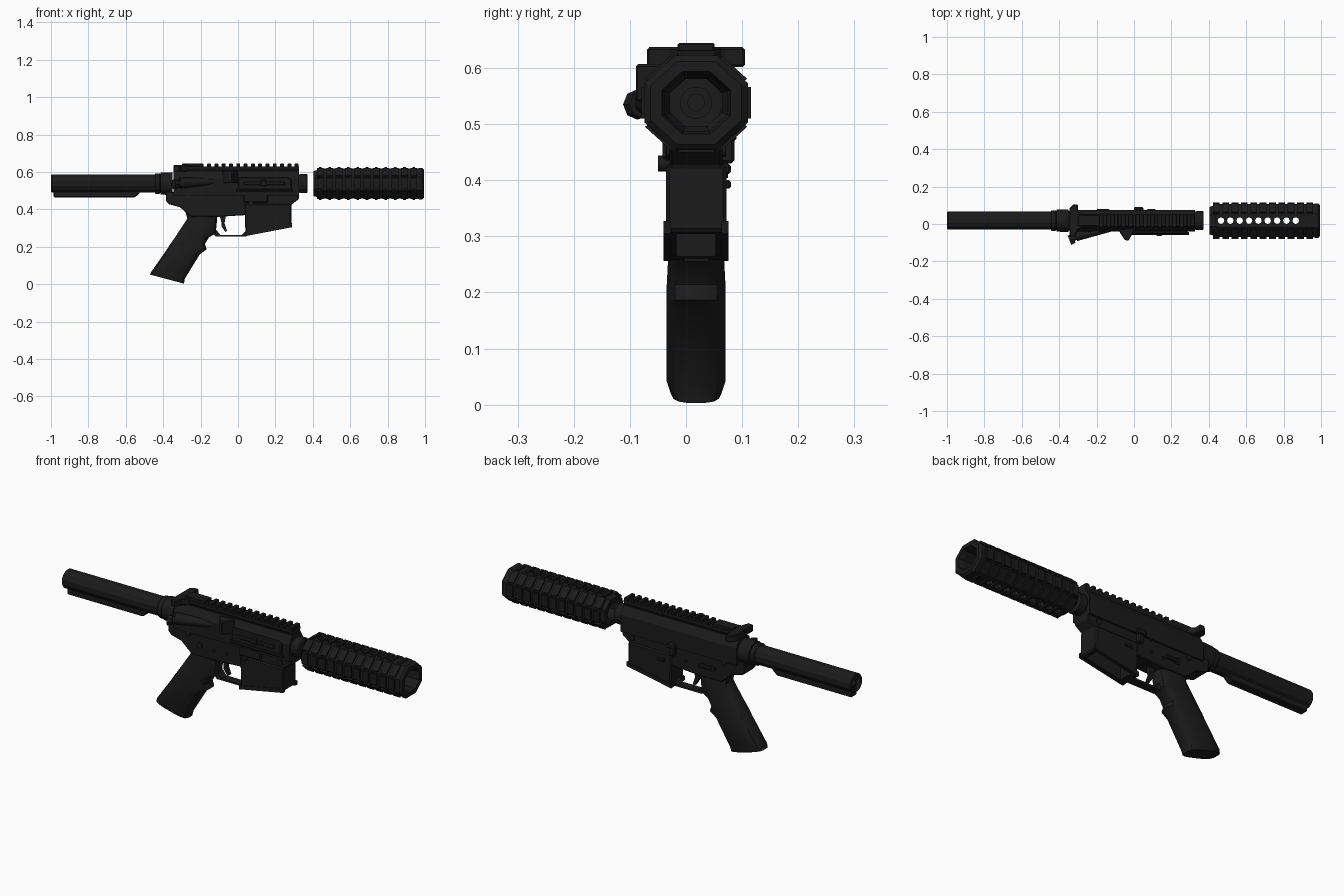
import bpy, bmesh, math
from mathutils import Vector, Matrix

if "Cube" in bpy.data.objects:
    bpy.data.objects.remove(bpy.data.objects["Cube"])

CY, CZ = 0.018, 0.538          # bore axis
black = bpy.data.materials.new("matte_black")
black.use_nodes = True
black.diffuse_color = (0.011, 0.011, 0.011, 1)
black.node_tree.nodes["Principled BSDF"].inputs["Base Color"].default_value = (0.011, 0.011, 0.011, 1)


def finish(name, bm, bevel=0, smooth=False):
    bmesh.ops.recalc_face_normals(bm, faces=bm.faces)
    me = bpy.data.meshes.new(name)
    bm.to_mesh(me)
    bm.free()
    me.materials.append(black)
    ob = bpy.data.objects.new(name, me)
    bpy.context.scene.collection.objects.link(ob)
    if smooth:
        bpy.ops.object.select_all(action="DESELECT")
        ob.select_set(True)
        bpy.context.view_layer.objects.active = ob
        bpy.ops.object.shade_smooth_by_angle(angle=math.radians(32))
    if bevel:
        m = ob.modifiers.new("bevel", "BEVEL")
        m.width, m.segments, m.limit_method = bevel, 1, "ANGLE"
        m.angle_limit = math.radians(40)
    return ob


def add_box(bm, x, y, z, rot=None):
    size = Vector((x[1] - x[0], y[1] - y[0], z[1] - z[0]))
    mid = Vector((x[0] + x[1], y[0] + y[1], z[0] + z[1])) / 2
    mat = Matrix.Translation(mid) @ Matrix.Diagonal(size).to_4x4()
    bmesh.ops.create_cube(bm, size=1, matrix=rot @ mat if rot else mat)


def box(name, x, y, z, bevel=0):
    bm = bmesh.new()
    add_box(bm, x, y, z)
    return finish(name, bm, bevel)


def add_rod(bm, a, b, r1, r2, sides=12):
    a, b = Vector(a), Vector(b)
    d = b - a
    mat = Matrix.Translation((a + b) / 2) @ d.to_track_quat("Z", "Y").to_matrix().to_4x4()
    bmesh.ops.create_cone(bm, cap_ends=True, segments=sides, radius1=r1, radius2=r2,
                          depth=d.length, matrix=mat)


def rod(name, a, b, r1, r2=None, sides=12):
    bm = bmesh.new()
    add_rod(bm, a, b, r1, r1 if r2 is None else r2, sides)
    return finish(name, bm, smooth=sides > 8)


def prism(name, pts, axis, lo, hi, bevel=0):
    """Extrude a flat outline along one axis."""
    place = {"x": lambda p, t: (t, *p), "y": lambda p, t: (p[0], t, p[1]),
             "z": lambda p, t: (*p, t)}[axis]
    bm = bmesh.new()
    ends = [[bm.verts.new(place(p, t)) for p in pts] for t in (lo, hi)]
    for e in ends:
        bm.faces.new(e)
    bridge(bm, *ends)
    return finish(name, bm, bevel)


def bridge(bm, a, b):
    n = len(a)
    for i in range(n):
        bm.faces.new((a[i], a[(i + 1) % n], b[(i + 1) % n], b[i]))


def lathe(name, profile, sides, squash=1, smooth=False):
    """Revolve a closed (x, radius) outline about the bore axis."""
    bm = bmesh.new()
    rings = []
    for x, r in profile:
        angles = [(i + 0.5) * math.tau / sides for i in range(sides)]
        rings.append([bm.verts.new((x, CY + r * math.cos(t), CZ + r * squash * math.sin(t)))
                      for t in angles])
    for a, b in zip(rings, rings[1:] + rings[:1]):
        bridge(bm, a, b)
    return finish(name, bm, smooth=smooth)


def cut(target, cutter):
    cutter.hide_render = True
    cutter.hide_set(True)
    m = target.modifiers.new("cut", "BOOLEAN")
    m.operation, m.object, m.solver = "DIFFERENCE", cutter, "EXACT"


# Handguard: hollow octagonal shell with vent holes and rows of raised blocks
SQ = 0.91
shell = lathe("handguard", [(0.405, 0.08), (0.435, 0.09), (0.44, 0.096), (0.96, 0.096),
                            (0.97, 0.1), (0.985, 0.1), (0.995, 0.088), (0.995, 0.066),
                            (0.97, 0.06), (0.43, 0.06), (0.405, 0.05)], 8, SQ)
bm = bmesh.new()
for i in range(9):
    x = 0.465 + 0.05 * i
    add_rod(bm, (x, CY, 0.4), (x, CY, 0.7), 0.018, 0.018, 8)
cut(shell, finish("vent_cutter", bm))
bm = bmesh.new()
squash = Matrix.Translation((0, CY, CZ)) @ Matrix.Diagonal((1, 1, SQ, 1))
for side in range(8):
    turn = squash @ Matrix.Rotation(side * math.tau / 8, 4, "X")
    half = 0.007 if side in (0, 4) else 0.018
    for i in range(11):
        x = 0.44 + 0.05 * i
        add_box(bm, (x - half, x + half), (-0.031, 0.031), (0.08, 0.0975), turn)
finish("handguard_ribs", bm)

# Stock tube with lower rail and lock rings
lathe("stock_tube", [(-1, 0.046), (-0.995, 0.05), (-0.42, 0.05), (-0.42, 0.02),
                     (-0.98, 0.02), (-0.98, 0.036), (-1, 0.038)], 12)
prism("stock_tube_rail", [(-0.99, 0.51), (-0.985, 0.465), (-0.55, 0.465), (-0.525, 0.488),
                          (-0.525, 0.51)], "y", CY - 0.021, CY + 0.021, 0.004)
lathe("lock_ring", [(-0.445, 0.052), (-0.44, 0.056), (-0.42, 0.056), (-0.415, 0.051),
                    (-0.415, 0.02), (-0.445, 0.02)], 16)
lathe("end_ring", [(-0.415, 0.06), (-0.35, 0.062), (-0.35, 0.01), (-0.415, 0.01)], 16, smooth=True)

# Upper receiver with top rail
prism("upper_receiver", [(-0.04, 0.475), (-0.04, 0.565), (-0.015, 0.605), (0.051, 0.605),
                         (0.076, 0.565), (0.076, 0.475)], "x", -0.345, 0.325)
prism("rail_base", [(-0.005, 0.6), (-0.015, 0.618), (-0.015, 0.63), (0.051, 0.63),
                    (0.051, 0.618), (0.041, 0.6)], "x", -0.3, 0.325)
bm = bmesh.new()
for i in range(13):
    x = -0.165 + 0.039 * i
    add_box(bm, (x, x + 0.021), (-0.015, 0.051), (0.628, 0.645))
add_box(bm, (-0.3, -0.185), (-0.012, 0.048), (0.628, 0.645))
finish("rail_teeth", bm, 0.003)
lathe("barrel_nut", [(0.32, 0.046), (0.335, 0.052), (0.368, 0.052), (0.372, 0.046),
                     (0.372, 0.028), (0.335, 0.028), (0.335, 0.012), (0.32, 0.012)], 16)
rod("bolt_face", (0.3, CY, CZ), (0.345, CY, CZ), 0.016)

# Charging handle
prism("charging_handle", [(-0.345, -0.065), (-0.345, 0.085), (-0.325, 0.105), (-0.3, 0.105),
                          (-0.3, 0.065), (-0.27, 0.05), (-0.27, -0.015), (-0.3, -0.03),
                          (-0.315, -0.07)], "z", 0.602, 0.637, 0.004)

# Forward assist, deflector and port cover on the front side
rod("assist_housing", (-0.31, -0.062, 0.542), (-0.1, -0.02, 0.55), 0.03, 0.014)
rod("assist_neck", (-0.325, -0.075, 0.535), (-0.29, -0.06, 0.54), 0.017)
rod("assist_button", (-0.345, -0.087, 0.535), (-0.322, -0.078, 0.535), 0.027, 0.024, 8)
prism("deflector", [(-0.085, -0.03), (-0.05, -0.085), (-0.03, -0.09), (0.0, -0.04),
                    (0.0, -0.02)], "z", 0.54, 0.607, 0.004)
prism("port_cover", [(0.0, 0.505), (0.0, 0.572), (0.27, 0.572), (0.285, 0.56),
                     (0.285, 0.505)], "y", -0.054, -0.035, 0.005)
box("port_cover_ridge", (0.03, 0.25), (-0.059, -0.05), (0.53, 0.55), 0.003)
rod("port_hinge", (-0.01, -0.05, 0.5), (0.295, -0.05, 0.5), 0.008, sides=8)
box("port_latch", (0.12, 0.15), (-0.063, -0.05), (0.525, 0.556), 0.003)

# Lower receiver and hollow magazine well
prism("lower_receiver", [(-0.385, 0.5), (-0.385, 0.445), (-0.37, 0.428), (-0.31, 0.412),
                         (-0.28, 0.385), (-0.25, 0.36), (-0.11, 0.36), (0.05, 0.37),
                         (0.285, 0.40), (0.285, 0.425), (0.325, 0.455), (0.325, 0.485),
                         (-0.3, 0.485)], "y", CY - 0.047, CY + 0.047, 0.004)
well = prism("magazine_well", [(0.035, 0.43), (0.04, 0.26), (0.285, 0.308), (0.285, 0.43)],
             "y", CY - 0.054, CY + 0.054, 0.006)
cut(well, box("well_cutter", (0.065, 0.265), (CY - 0.035, CY + 0.035), (0.2, 0.39)))
prism("well_lip", [(0.033, 0.258), (0.033, 0.275), (0.065, 0.281), (0.065, 0.264)],
      "y", CY - 0.056, CY + 0.056)
for k, y in enumerate((CY - 0.053, CY + 0.05)):
    prism("well_lip_side_%d" % (k + 1), [(0.033, 0.256), (0.033, 0.276), (0.29, 0.327),
                                         (0.29, 0.305)], "y", y - 0.005, y + 0.008)

# Trigger and guard
prism("trigger", [(-0.1, 0.37), (-0.065, 0.37), (-0.072, 0.325), (-0.058, 0.285),
                  (-0.068, 0.28), (-0.088, 0.31), (-0.09, 0.34)], "y", CY - 0.01, CY + 0.01)
prism("trigger_guard", [(-0.14, 0.28), (-0.12, 0.255), (0.045, 0.255), (0.045, 0.29),
                        (0.033, 0.275), (0.02, 0.264), (-0.095, 0.264), (-0.115, 0.29)],
      "y", CY - 0.022, CY + 0.022)

# Pistol grip lofted through oval sections: rear point, front point, half width
sections = [((-0.472, 0.052), (-0.288, 0.003), 0.045), ((-0.465, 0.066), (-0.283, 0.03), 0.053),
            ((-0.395, 0.166), (-0.203, 0.16), 0.053), ((-0.382, 0.185), (-0.166, 0.187), 0.053),
            ((-0.366, 0.21), (-0.176, 0.214), 0.053), ((-0.338, 0.25), (-0.155, 0.25), 0.051),
            ((-0.325, 0.27), (-0.118, 0.272), 0.05), ((-0.272, 0.35), (-0.11, 0.355), 0.045),
            ((-0.285, 0.4), (-0.11, 0.4), 0.042)]
bm = bmesh.new()
rings = []
for rear, front, w in sections:
    rear, front = Vector((rear[0], 0, rear[1])), Vector((front[0], 0, front[1]))
    ring = []
    for i in range(16):
        c, s = math.cos((i + 0.5) * math.tau / 16), math.sin((i + 0.5) * math.tau / 16)
        c, s = (math.copysign(abs(v) ** 0.6, v) for v in (c, s))
        ring.append(bm.verts.new((rear + front) / 2 + (front - rear) / 2 * c
                                 + Vector((0, CY + w * s, 0))))
    rings.append(ring)
for a, b in zip(rings, rings[1:]):
    bridge(bm, a, b)
bm.faces.new(rings[0])
bm.faces.new(rings[-1])
finish("pistol_grip", bm, smooth=True)

# Controls on the back side
box("bolt_catch", (0.01, 0.04), (0.06, 0.086), (0.43, 0.5), 0.005)
box("bolt_catch_paddle", (0.0, 0.05), (0.07, 0.09), (0.47, 0.495), 0.004)
box("magazine_catch", (0.07, 0.115), (0.06, 0.08), (0.385, 0.4), 0.003)
rod("selector_hub", (-0.2, -0.036, 0.42), (-0.2, 0.075, 0.42), 0.016)
box("selector_lever", (-0.2, -0.13), (0.064, 0.08), (0.411, 0.429), 0.004)

# Release button, fence and cross pins
box("release_fence", (0.03, 0.16), (-0.042, -0.025), (0.435, 0.485), 0.006)
rod("release_button", (0.07, -0.05, 0.43), (0.07, 0, 0.43), 0.014)
for n, (x, z) in enumerate([(-0.265, 0.465), (0.265, 0.455), (-0.12, 0.41), (-0.045, 0.415)]):
    r = 0.014 if n < 2 else 0.008
    rod("cross_pin_%d" % (n + 1), (x, CY - 0.053, z), (x, CY + 0.053, z), r)
